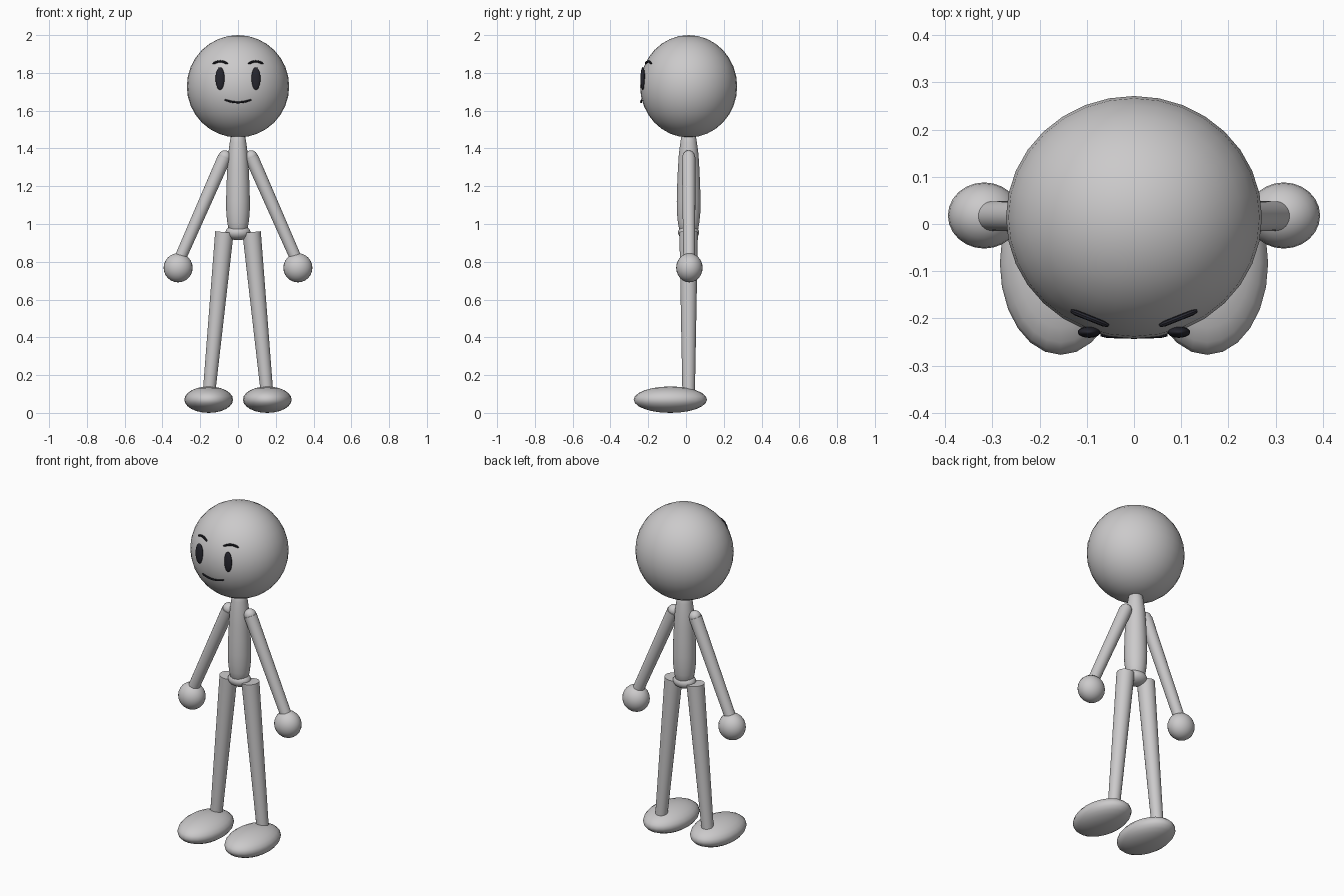
import bpy, bmesh, math
from mathutils import Vector, Matrix

if "Cube" in bpy.data.objects:
    bpy.data.objects.remove(bpy.data.objects["Cube"])


def material(name, rgb):
    m = bpy.data.materials.new(name)
    m.diffuse_color = (*rgb, 1)
    m.use_nodes = True
    m.node_tree.nodes["Principled BSDF"].inputs["Base Color"].default_value = m.diffuse_color
    return m


GREY = material("body_grey", (0.6, 0.59, 0.595))
DARK = material("face_dark", (0.02, 0.02, 0.028))
CY = 0.014  # depth of the body axis


def finish(name, bm, mat):
    mesh = bpy.data.meshes.new(name)
    bmesh.ops.recalc_face_normals(bm, faces=bm.faces)
    bm.to_mesh(mesh)
    bm.free()
    mesh.materials.append(mat)
    ob = bpy.data.objects.new(name, mesh)
    bpy.context.collection.objects.link(ob)
    bpy.context.view_layer.objects.active = ob
    bpy.ops.object.select_all(action='DESELECT')
    ob.select_set(True)
    bpy.ops.object.shade_smooth_by_angle(angle=math.radians(40))
    return ob


def ellipsoid(name, centre, radii, mat=GREY, segs=32):
    bm = bmesh.new()
    bmesh.ops.create_uvsphere(
        bm, u_segments=segs, v_segments=segs // 2, radius=1,
        matrix=Matrix.Translation(centre) @ Matrix.Diagonal((*radii, 1)))
    return finish(name, bm, mat)


def limb(name, top, bottom, r_top, r_bottom):
    top, bottom = Vector(top), Vector(bottom)
    axis = top - bottom
    bm = bmesh.new()
    bmesh.ops.create_cone(
        bm, cap_ends=True, segments=32, radius1=r_bottom, radius2=r_top,
        depth=axis.length,
        matrix=Matrix.Translation((top + bottom) / 2)
        @ axis.to_track_quat('Z', 'Y').to_matrix().to_4x4())
    return finish(name, bm, GREY)


def lathe(name, profile, segs=32):
    bm = bmesh.new()
    rings = [[bm.verts.new((r * math.cos(a), CY + r * math.sin(a), z))
              for a in (2 * math.pi * i / segs for i in range(segs))]
             for r, z in profile]
    for lo, hi in zip(rings, rings[1:]):
        for i in range(segs):
            j = (i + 1) % segs
            bm.faces.new((lo[i], lo[j], hi[j], hi[i]))
    bm.faces.new(rings[0])
    bm.faces.new(rings[-1])
    return finish(name, bm, GREY)


def stroke(name, points, radius):
    """Round tube swept through points, with capped ends."""
    n, bm, rings = 8, bmesh.new(), []
    pts = [Vector(p) for p in points]
    for k, p in enumerate(pts):
        t = (pts[min(k + 1, len(pts) - 1)] - pts[max(k - 1, 0)]).normalized()
        side = t.cross(Vector((0, 0, 1))).normalized()
        up = side.cross(t)
        r = radius * (0.6 if k in (0, len(pts) - 1) else 1)
        rings.append([bm.verts.new(p + r * (math.cos(a) * side + math.sin(a) * up))
                      for a in (2 * math.pi * i / n for i in range(n))])
    for a, b in zip(rings, rings[1:]):
        for i in range(n):
            j = (i + 1) % n
            bm.faces.new((a[i], a[j], b[j], b[i]))
    bm.faces.new(rings[0])
    bm.faces.new(rings[-1])
    return finish(name, bm, DARK)


# Head, torso and pelvis
ellipsoid("head", (0, CY, 1.729), (0.271, 0.257, 0.271))
lathe("torso", [(0.040, 0.955), (0.051, 0.975), (0.057, 1.01), (0.062, 1.06),
                (0.063, 1.12), (0.061, 1.2), (0.057, 1.29), (0.052, 1.37),
                (0.044, 1.43), (0.036, 1.48), (0.02, 1.5)])
ellipsoid("pelvis", (0, CY, 0.955), (0.066, 0.056, 0.041))

# Limbs and paired facial features
for s, side in ((-1, "right"), (1, "left")):
    ellipsoid(side + "_shoulder", (s * 0.07, CY, 1.356), (0.034, 0.033, 0.034), segs=24)
    limb(side + "_arm", (s * 0.072, CY, 1.352), (s * 0.31, CY + 0.003, 0.81), 0.036, 0.031)
    ellipsoid(side + "_hand", (s * 0.317, 0.018, 0.768), (0.077, 0.07, 0.077), segs=24)
    limb(side + "_leg", (s * 0.072, CY, 0.957), (s * 0.154, CY, 0.10), 0.049, 0.033)
    ellipsoid(side + "_foot", (s * 0.155, -0.083, 0.07), (0.129, 0.194, 0.07), segs=24)
    ellipsoid(side + "_eye", (s * 0.095, -0.229, 1.77), (0.024, 0.012, 0.06), DARK, 24)
    stroke(side + "_eyebrow",
           [(s * (0.055 + 0.078 * t), -0.215 + 0.031 * t,
             1.849 + 0.012 * math.sin(math.pi * t))
            for t in (i / 8 for i in range(9))], 0.006)

# Mouth
stroke("mouth", [(0.07 * t, -0.238 + 0.003 * t * t, 1.644 + 0.014 * t * t)
                 for t in (i / 6 - 1 for i in range(13))], 0.005)
